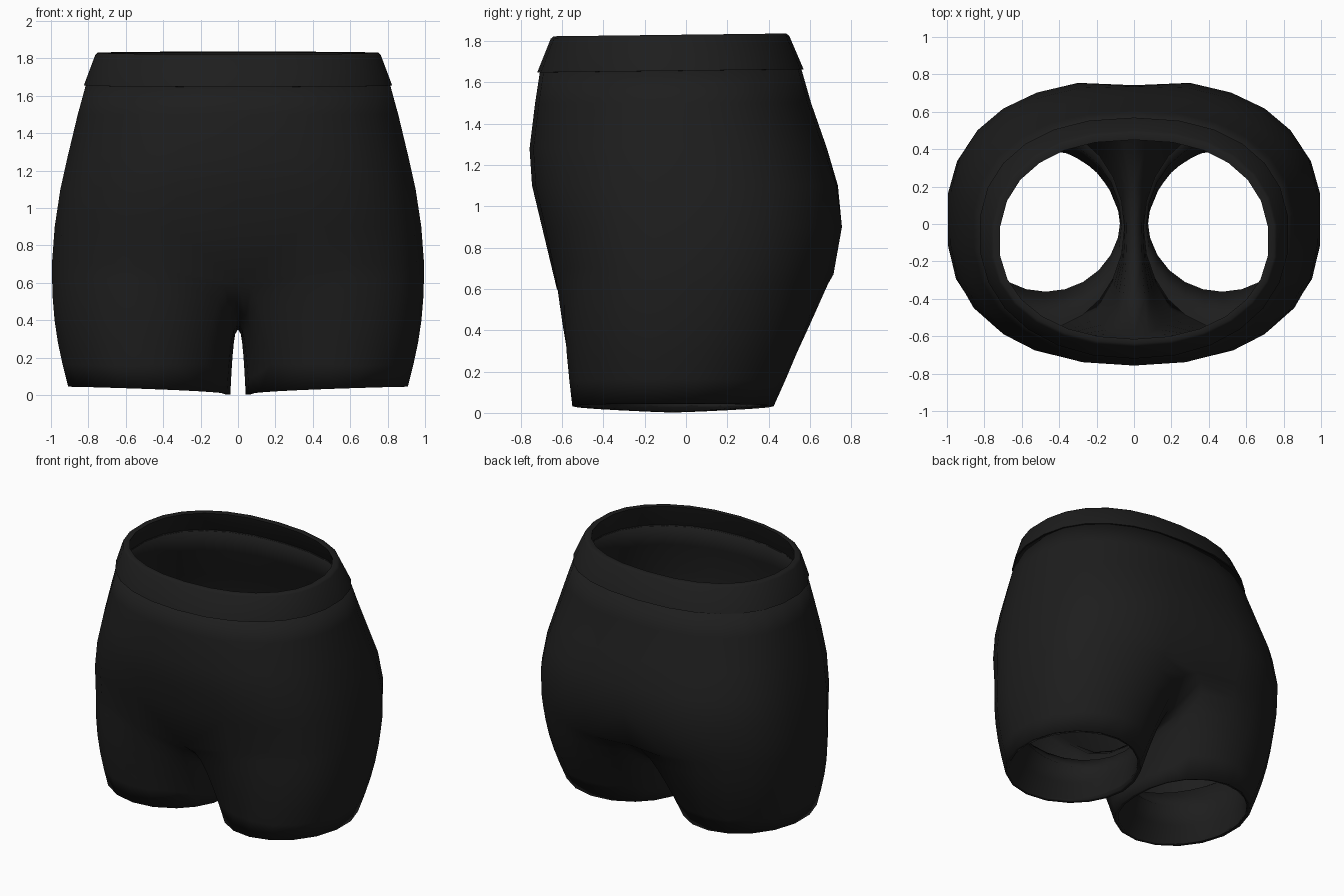
import bpy, bmesh, math

if "Cube" in bpy.data.objects:
    bpy.data.objects.remove(bpy.data.objects["Cube"])

K = 13  # segments from centre front round the side to centre back

black = bpy.data.materials.new("black_fabric")
black.diffuse_color = (0.0125, 0.0125, 0.0125, 1)
black.use_nodes = True
black.node_tree.nodes["Principled BSDF"].inputs["Base Color"].default_value = black.diffuse_color


def half_ring(z, xw, yf, yb, yc, nf=2.15, nb=2.3, cleft=0.0, tilt=0.0):
    """Right half of a squarish oval, from centre front to centre back."""
    pts = []
    for i in range(K + 1):
        a = math.pi * i / K
        s, c = math.sin(a), math.cos(a)
        n = nf if c > 0 else nb
        x = xw * max(s, 0) ** (2 / n) if 0 < i < K else 0.0
        r = abs(c) ** (2 / n)
        y = yc - (yc - yf) * r if c > 0 else yc + (yb - yc) * r
        if i == K:
            y -= cleft
        pts.append((x, y, z + tilt * y))
    return pts


def oval(cx, cy, rx, ry, z, slope=0.0, n=24):
    """Oval loop whose height rises with x by the given slope."""
    pts = []
    for i in range(n):
        a = 2 * math.pi * i / n
        x = cx + rx * math.cos(a)
        pts.append((x, cy + ry * math.sin(a), z + slope * x))
    return pts


def skin(bm, rings, closed):
    """Join neighbouring rings, listed from top to bottom, with quads."""
    n = len(rings[0])
    for a, b in zip(rings, rings[1:]):
        for i in range(n if closed else n - 1):
            j = (i + 1) % n
            bm.faces.new((b[i], b[j], a[j], a[i]))


def finish(name, bm, thickness=0.0, angle=50):
    me = bpy.data.meshes.new(name)
    bm.to_mesh(me)
    bm.free()
    me.materials.append(black)
    ob = bpy.data.objects.new(name, me)
    bpy.context.collection.objects.link(ob)
    m = ob.modifiers.new("mirror", 'MIRROR')
    m.use_clip = True
    if thickness:
        s = ob.modifiers.new("cloth", 'SOLIDIFY')
        s.thickness = thickness
        s.offset = -1
    bpy.ops.object.select_all(action='DESELECT')
    bpy.context.view_layer.objects.active = ob
    ob.select_set(True)
    bpy.ops.object.shade_smooth_by_angle(angle=math.radians(angle))
    return ob


def add(bm, pts):
    return [bm.verts.new(p) for p in pts]


# Body: hips from the waist down to the crotch ring
bm = bmesh.new()
hips = [
    half_ring(1.67, 0.815, -0.705, 0.555, -0.06, 2.15, 2.3, 0, 0.01),
    half_ring(1.50, 0.862, -0.73, 0.605, -0.03, 2.25, 2.3),
    half_ring(1.28, 0.915, -0.757, 0.682, 0.0, 2.4, 2.35),
    half_ring(1.10, 0.955, -0.745, 0.745, 0.03, 2.6, 2.4, 0.01),
    half_ring(0.90, 0.985, -0.697, 0.772, 0.05, 2.8, 2.4, 0.03),
    half_ring(0.70, 1.0, -0.645, 0.73, 0.05, 2.85, 2.4, 0.04),
]
# The crotch ring dips towards its two centre points
low = hips[-1]
for i, dz, dy in ((0, 0.10, 0.02), (1, 0.04, 0), (K - 1, 0.03, 0), (K, 0.08, -0.04)):
    x, y, z = low[i]
    low[i] = (x, y + dy, z - dz)
torso = [add(bm, r) for r in hips]
skin(bm, torso, False)

# Crotch seam, back to front, closes the last hip ring into a leg loop
seam = [(0, 0.43, 0.45), (0, 0.22, 0.38), (0, 0.0, 0.35),
        (0, -0.22, 0.375), (0, -0.43, 0.455)]
top = low + seam
n_in = len(seam)

# Leg hem loop with the same number of points
hem = []
for i in range(K + 1 + n_in):
    a = -130 + 260 * i / K if i <= K else 130 + 100 * (i - K) / (n_in + 1)
    a = math.radians(a)
    x = 0.478 + 0.437 * math.cos(a)
    hem.append((x, -0.063 + 0.487 * math.sin(a), 0.045 * math.sqrt((x - 0.04) / 0.875)))

# Leg rings blend from the crotch ring to the hem, rounding out of the seam
legs = [torso[-1] + add(bm, seam)]
for t in (0.12, 0.28, 0.46, 0.64, 0.82, 1.0):
    ring = []
    for i, (p, q) in enumerate(zip(top, hem)):
        edge = min(i, K - i) if i <= K else 0
        w = (1.0, 0.5, 0.2)[edge] if edge < 3 else 0.0
        tx = t ** (0.48 if i > K else 1 - 0.5 * w)
        tz = t ** (1.25 if i > K else 1 + 0.45 * w)
        x = p[0] + (q[0] - p[0]) * tx
        y = p[1] + (q[1] - p[1]) * t
        swell = math.sin(math.pi * t)
        if i <= K:
            x += 0.026 * swell * p[0]
            y += 0.042 * swell * max(p[1], 0) - 0.015 * swell * (p[1] < 0)
        ring.append((x, y, p[2] + (q[2] - p[2]) * tz))
    legs.append(add(bm, ring))
skin(bm, legs, True)
finish("shorts_body", bm, 0.026, 80)

# Waistband: overlapping lower lip, outer wall, rounded top, inner wall
bm = bmesh.new()
band = [
    half_ring(1.665, 0.788, -0.678, 0.528, -0.06, tilt=0.012),
    half_ring(1.78, 0.735, -0.63, 0.465, -0.09, tilt=0.012),
    half_ring(1.826, 0.72, -0.615, 0.45, -0.1, tilt=0.012),
    half_ring(1.830, 0.755, -0.64, 0.485, -0.1, tilt=0.012),
    half_ring(1.818, 0.768, -0.655, 0.50, -0.1, tilt=0.012),
    half_ring(1.656, 0.829, -0.72, 0.569, -0.06, tilt=0.012),
    half_ring(1.655, 0.79, -0.68, 0.53, -0.06, tilt=0.012),
]
skin(bm, [add(bm, r) for r in band], False)
finish("waistband", bm)

# Turned-in leg lining: leans back from the hem, then returns to the wall
bm = bmesh.new()
lining = [
    oval(0.478, -0.063, 0.412, 0.462, 0.03, 0.015),
    oval(0.474, -0.015, 0.402, 0.42, 0.11, 0.05),
    oval(0.472, 0.028, 0.40, 0.39, 0.19, 0.10),
    oval(0.487, -0.01, 0.42, 0.465, 0.27, 0.22),
    oval(0.50, -0.02, 0.45, 0.54, 0.28, 0.24),
]
skin(bm, [add(bm, r) for r in lining], True)
finish("leg_lining", bm, 0, 80)
